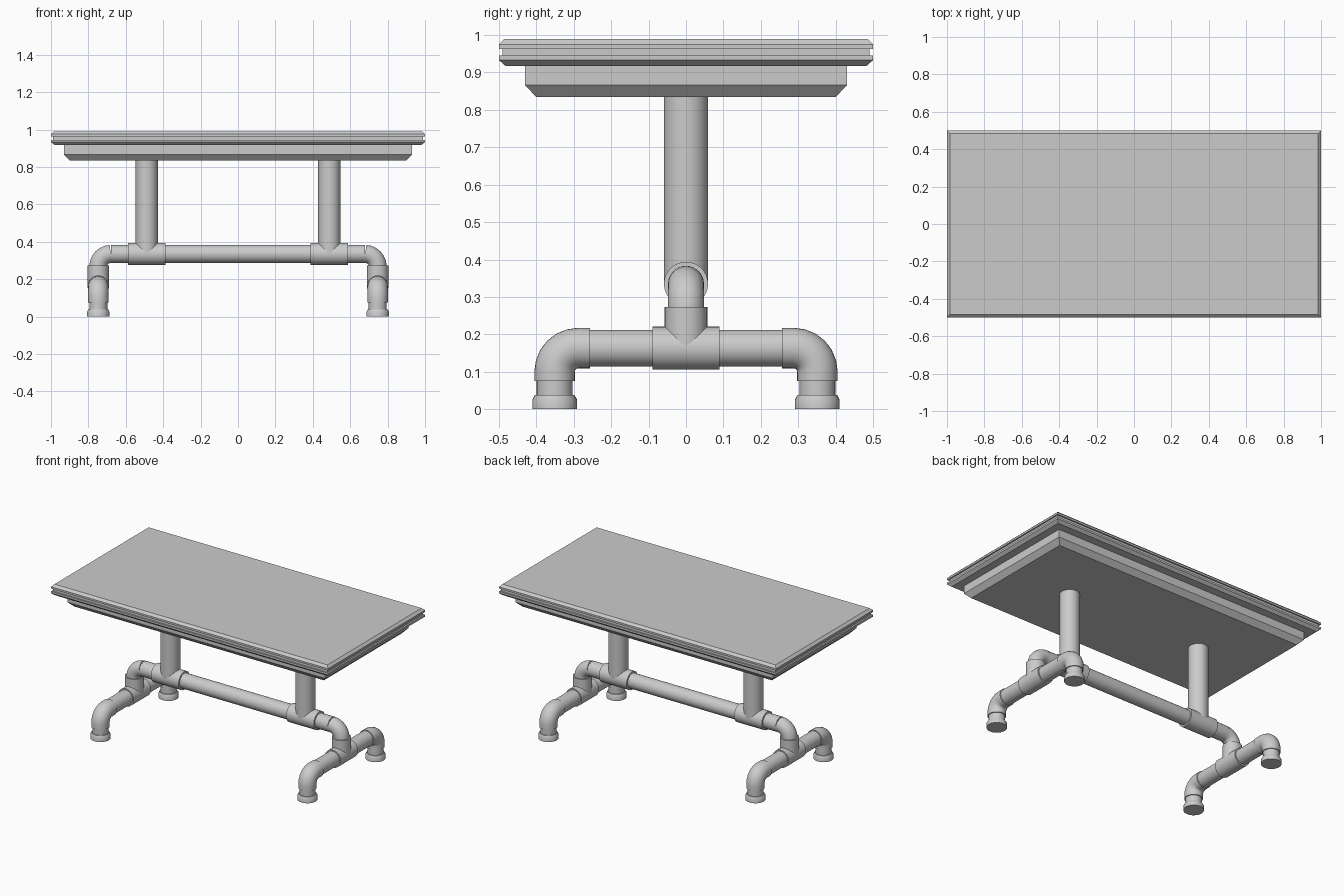
import bpy, bmesh, math
from mathutils import Vector

if "Cube" in bpy.data.objects:
    bpy.data.objects.remove(bpy.data.objects["Cube"])

SIDES = 32


def finish(name, bm, smooth):
    bmesh.ops.recalc_face_normals(bm, faces=bm.faces)
    me = bpy.data.meshes.new(name)
    bm.to_mesh(me)
    bm.free()
    ob = bpy.data.objects.new(name, me)
    bpy.context.collection.objects.link(ob)
    if smooth:
        bpy.ops.object.select_all(action='DESELECT')
        ob.select_set(True)
        bpy.context.view_layer.objects.active = ob
        bpy.ops.object.shade_smooth_by_angle(angle=math.radians(30))
    return ob


def skin(name, rings, smooth=True):
    """Bridge a list of point rings and cap both ends."""
    bm = bmesh.new()
    vs = [[bm.verts.new(p) for p in ring] for ring in rings]
    n = len(vs[0])
    for a, b in zip(vs, vs[1:]):
        for i in range(n):
            j = (i + 1) % n
            bm.faces.new((a[i], a[j], b[j], b[i]))
    bm.faces.new(vs[0])
    bm.faces.new(vs[-1])
    return finish(name, bm, smooth)


def slab(name, profile):
    """Stacked rectangles: (half x, half y, z)."""
    signs = ((-1, -1), (1, -1), (1, 1), (-1, 1))
    return skin(name, [[(sx * x, sy * y, z) for sx, sy in signs]
                       for x, y, z in profile], smooth=False)


def pipe(name, path, radii):
    """Sweep a circle along a planar path; radii is one number or one per point."""
    pts = [Vector(p) for p in path]
    if not isinstance(radii, (list, tuple)):
        radii = [radii] * len(pts)
    dirs = [(b - a).normalized() for a, b in zip(pts, pts[1:])]
    axis = dirs[0].cross(dirs[-1])
    if axis.length < 1e-4:
        axis = dirs[0].orthogonal()
    axis.normalize()
    rings = []
    for i, p in enumerate(pts):
        t = (dirs[max(i - 1, 0)] + dirs[min(i, len(dirs) - 1)]).normalized()
        side = axis.cross(t)
        rings.append([p + radii[i] * (math.cos(a) * axis + math.sin(a) * side)
                      for a in (2 * math.pi * k / SIDES for k in range(SIDES))])
    return skin(name, rings)


def bend(corner, out, radius, steps=6):
    """Quarter turn from horizontal direction 'out' to straight down."""
    o, up = Vector(out), Vector((0, 0, 1))
    c = Vector(corner) - o * radius - up * radius
    return [c + radius * (math.sin(a) * o + math.cos(a) * up)
            for a in (math.pi / 2 * k / steps for k in range(steps + 1))]


# Table top with grooved edge, and apron below
slab("table_top", [(0.98, 0.482, 0.917), (1, 0.5, 0.933), (1, 0.5, 0.945),
                   (0.99, 0.491, 0.945), (0.99, 0.491, 0.963), (1, 0.5, 0.963),
                   (1, 0.5, 0.975), (0.985, 0.485, 0.99)])
slab("apron", [(0.90, 0.40, 0.834), (0.93, 0.43, 0.866), (0.93, 0.43, 0.92)])

# Long stretcher pipe
ZS, ZF, XL = 0.335, 0.163, 0.747
pipe("stretcher", [(-0.68, 0, ZS), (0.68, 0, ZS)], 0.048)

for s, tag in ((-1, "left"), (1, "right")):
    # Post and its tee on the stretcher
    pipe(f"post_{tag}", [(s * 0.488, 0, ZS), (s * 0.488, 0, 0.84)], 0.059)
    pipe(f"stretcher_tee_{tag}", [(s * 0.388, 0, ZS), (s * 0.588, 0, ZS)], 0.059)
    # Elbow turning the stretcher down into the foot tee
    pipe(f"stretcher_elbow_{tag}",
         bend((s * XL, 0, ZS), (s, 0, 0), 0.067) + [Vector((s * XL, 0, 0.2))], 0.048)
    pipe(f"foot_tee_stub_{tag}", [(s * XL, 0, ZF), (s * XL, 0, 0.273)], 0.057)
    pipe(f"foot_tee_{tag}", [(s * XL, -0.09, ZF), (s * XL, 0.09, ZF)], 0.0575)
    # Cross pipe between the feet
    pipe(f"cross_pipe_{tag}", [(s * XL, -0.28, ZF), (s * XL, 0.28, ZF)], 0.049)
    for d, end in ((-1, "front"), (1, "back")):
        x, y = s * XL, d * 0.351
        # Foot elbow, short nipple and end cap
        pipe(f"foot_elbow_{tag}_{end}",
             [Vector((x, d * 0.257, ZF))] + bend((x, y, ZF), (0, d, 0), 0.062)
             + [Vector((x, y, 0.075))], 0.054)
        pipe(f"foot_{tag}_{end}",
             [(x, y, 0), (x, y, 0.025), (x, y, 0.038), (x, y, 0.0385), (x, y, 0.09)],
             [0.06, 0.06, 0.053, 0.048, 0.048])
